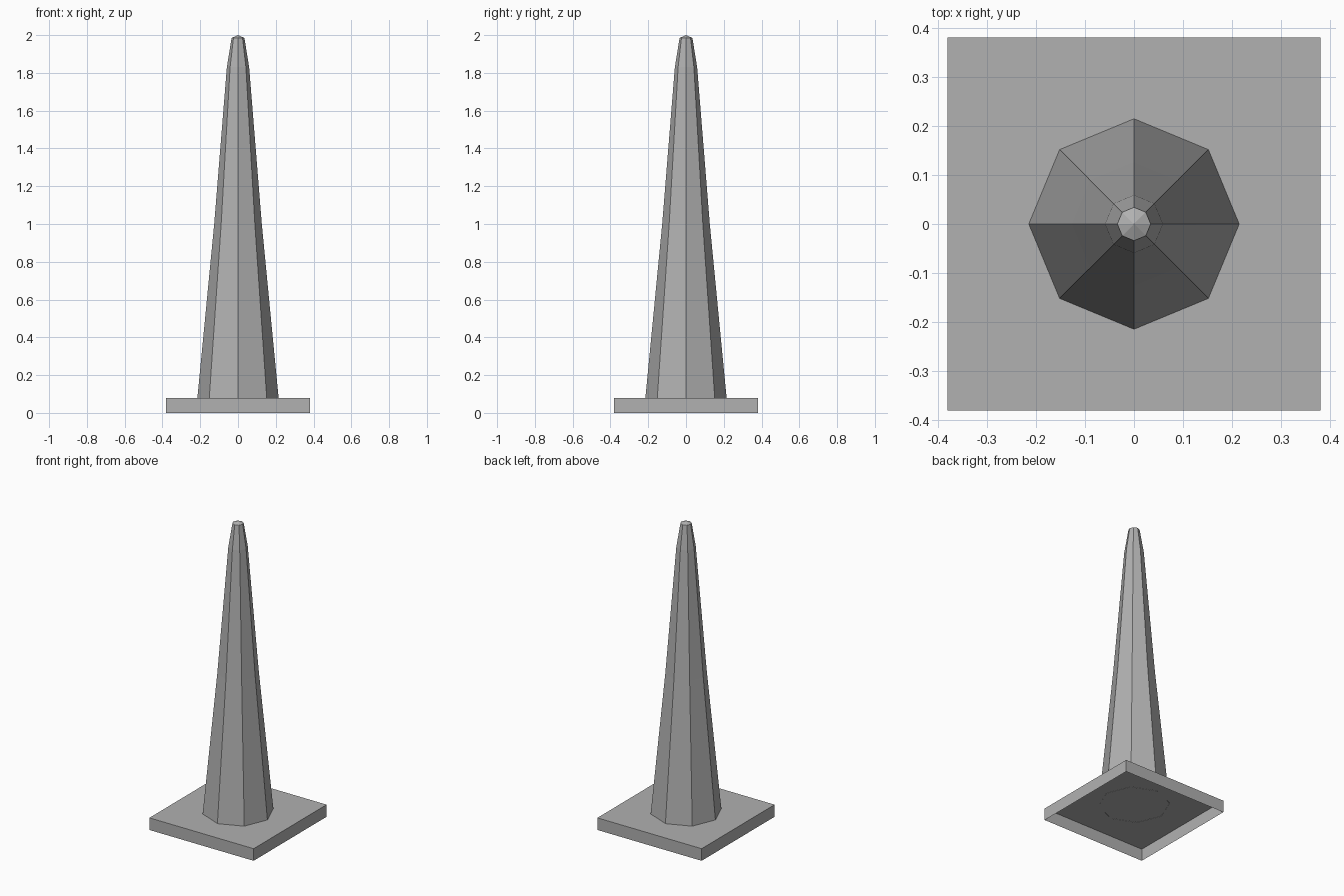
import bpy, bmesh
from math import cos, sin, pi

if "Cube" in bpy.data.objects:
    bpy.data.objects.remove(bpy.data.objects["Cube"])

# Dark grey finish shared by both parts
grey = bpy.data.materials.new("dark_grey")
grey.diffuse_color = (0.44, 0.44, 0.44, 1)
grey.use_nodes = True
grey.node_tree.nodes["Principled BSDF"].inputs["Base Color"].default_value = grey.diffuse_color


def make_object(name, bm):
    bmesh.ops.recalc_face_normals(bm, faces=bm.faces)
    mesh = bpy.data.meshes.new(name)
    bm.to_mesh(mesh)
    bm.free()
    mesh.materials.append(grey)
    obj = bpy.data.objects.new(name, mesh)
    bpy.context.collection.objects.link(obj)
    return obj


# Square foot plate: thin shell, open underneath
HALF, THICK = 0.381, 0.08
bm = bmesh.new()
bmesh.ops.create_grid(bm, x_segments=1, y_segments=1, size=HALF)
bmesh.ops.translate(bm, verts=bm.verts, vec=(0, 0, THICK))
rim = bmesh.ops.extrude_edge_only(bm, edges=bm.edges[:])
rim_verts = [g for g in rim["geom"] if isinstance(g, bmesh.types.BMVert)]
bmesh.ops.translate(bm, verts=rim_verts, vec=(0, 0, -THICK))
make_object("base_plate", bm)

# Eight-sided tapering cone, open at the bottom, closed by a shallow point
SIDES = 8
profile = [(0.215, THICK - 0.001), (0.126, 1.0), (0.059, 1.83), (0.034, 1.985)]
bm = bmesh.new()
rings = [[bm.verts.new((r * cos(2 * pi * i / SIDES), r * sin(2 * pi * i / SIDES), z))
          for i in range(SIDES)] for r, z in profile]
tip = bm.verts.new((0, 0, 2.0))
for i in range(SIDES):
    j = (i + 1) % SIDES
    for low, high in zip(rings, rings[1:]):
        bm.faces.new((low[i], low[j], high[j], high[i]))
    bm.faces.new((rings[-1][i], rings[-1][j], tip))
make_object("cone_body", bm)
